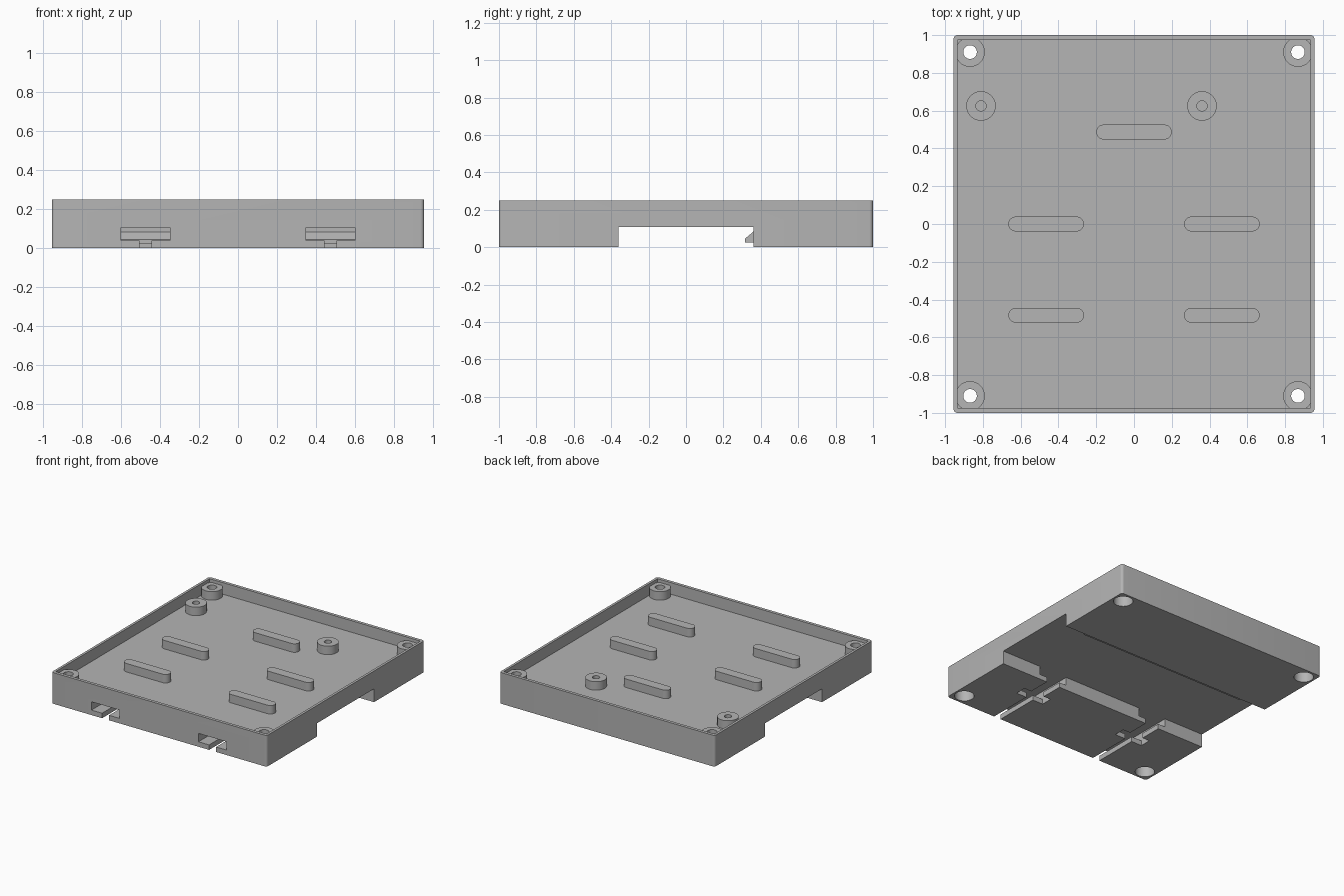
import bpy, bmesh, math

if "Cube" in bpy.data.objects:
    bpy.data.objects.remove(bpy.data.objects["Cube"], do_unlink=True)

grey = bpy.data.materials.new("plain grey")
grey.use_nodes = True
grey.diffuse_color = (0.46, 0.46, 0.46, 1)
grey.node_tree.nodes["Principled BSDF"].inputs["Base Color"].default_value = (0.46, 0.46, 0.46, 1)

HALF_X, HEIGHT = 0.955, 0.25
FLOOR, POST_TOP, CHANNEL_TOP = 0.157, 0.225, 0.107
CHANNEL = 0.36
parts = []


def prism(name, outline, low, high, axis="z"):
    """Extrude a closed outline along z, or a (y, z) outline along x."""
    place = (lambda a, b, h: (a, b, h)) if axis == "z" else (lambda a, b, h: (h, a, b))
    bm = bmesh.new()
    face = bm.faces.new([bm.verts.new(place(a, b, low)) for a, b in outline])
    grown = bmesh.ops.extrude_face_region(bm, geom=[face])
    shift = place(0, 0, high - low)
    bmesh.ops.translate(bm, vec=shift, verts=[v for v in grown["geom"] if isinstance(v, bmesh.types.BMVert)])
    bmesh.ops.recalc_face_normals(bm, faces=bm.faces)
    mesh = bpy.data.meshes.new(name)
    bm.to_mesh(mesh)
    bm.free()
    mesh.materials.append(grey)
    obj = bpy.data.objects.new(name, mesh)
    bpy.context.collection.objects.link(obj)
    return obj


def rounded(x0, x1, y0, y1, r, steps=16):
    """Outline of a rectangle with rounded corners."""
    points = []
    corners = [(x1 - r, y1 - r), (x0 + r, y1 - r), (x0 + r, y0 + r), (x1 - r, y0 + r)]
    for i, (cx, cy) in enumerate(corners):
        for k in range(steps + 1):
            a = (i + k / steps) * math.pi / 2
            p = (cx + r * math.cos(a), cy + r * math.sin(a))
            if not points or math.dist(p, points[-1]) > 1e-5:
                points.append(p)
    if math.dist(points[0], points[-1]) < 1e-5:
        points.pop()
    return points


def disc(x, y, r, n=48):
    return [(x + r * math.cos(i * math.tau / n), y + r * math.sin(i * math.tau / n)) for i in range(n)]


def box(x0, x1, y0, y1, z0, z1):
    return prism("cutter", [(x0, y0), (x1, y0), (x1, y1), (x0, y1)], z0, z1)


def cut(obj, cutter):
    """Subtract the cutter from the object and discard it."""
    mod = obj.modifiers.new("cut", "BOOLEAN")
    mod.operation, mod.solver, mod.object = "DIFFERENCE", "EXACT", cutter
    graph = bpy.context.evaluated_depsgraph_get()
    graph.update()
    mesh = bpy.data.meshes.new_from_object(obj.evaluated_get(graph))
    obj.modifiers.clear()
    obj.data = mesh
    bpy.data.objects.remove(cutter, do_unlink=True)


# Tray with its cavity and the wide channel underneath
tray = prism("tray", rounded(-HALF_X, HALF_X, -1, 1, 0.02, 6), 0, HEIGHT)
parts.append(tray)
cut(tray, box(-0.935, 0.935, -0.975, 0.975, FLOOR, 0.4))
cut(tray, box(-1.1, 1.1, -CHANNEL, CHANNEL, -0.1, CHANNEL_TOP))

# T-shaped clip slots through the front block
for x in (-0.475, 0.475):
    cut(tray, box(x - 0.125, x + 0.125, -1.1, -0.3, 0.04, CHANNEL_TOP))
    cut(tray, box(x - 0.031, x + 0.031, -1.1, -0.3, -0.1, 0.06))
    cut(tray, box(x - 0.06, x + 0.06, -0.55, -0.3, -0.1, 0.06))
    cut(tray, box(x - 0.125, x + 0.125, -0.63, -0.54, -0.1, 0.06))

# Corner posts with screw holes and wide recesses below
for side, x in (("right", -0.868), ("left", 0.868)):
    for end, y in (("front", -0.91), ("back", 0.91)):
        post = prism(f"{end}_{side}_corner_post", disc(x, y, 0.078), FLOOR - 0.01, POST_TOP)
        for obj in (post, tray):
            cut(obj, prism("cutter", disc(x, y, 0.036), -0.1, 0.4))
        cut(tray, prism("cutter", disc(x, y, 0.072), -0.1, 0.12))
        parts.append(post)

# Standoffs with blind holes
for name, x in (("right_standoff", -0.81), ("left_standoff", 0.36)):
    post = prism(name, disc(x, 0.625, 0.078), FLOOR - 0.01, POST_TOP)
    cut(post, prism("cutter", disc(x, 0.625, 0.027), FLOOR, 0.4))
    parts.append(post)

# Rounded support ribs on the floor
for i, (x, y) in enumerate([(0, 0.487), (-0.465, 0), (0.465, 0), (-0.465, -0.483), (0.465, -0.483)]):
    outline = rounded(x - 0.2, x + 0.2, y - 0.039, y + 0.039, 0.039)
    parts.append(prism(f"support_rib_{i + 1}", outline, FLOOR - 0.01, POST_TOP))

# Wedge hook along the back wall of the channel
profile = [(0.37, 0.025), (0.315, 0.025), (0.315, 0.045), (CHANNEL, 0.083), (0.37, 0.083)]
parts.append(prism("rail_hook", profile, -0.75, 0.75, "x"))

# Smooth the round sides, keep edges sharp
bpy.ops.object.select_all(action="DESELECT")
for obj in parts:
    obj.select_set(True)
bpy.context.view_layer.objects.active = tray
bpy.ops.object.shade_smooth_by_angle(angle=math.radians(30))
